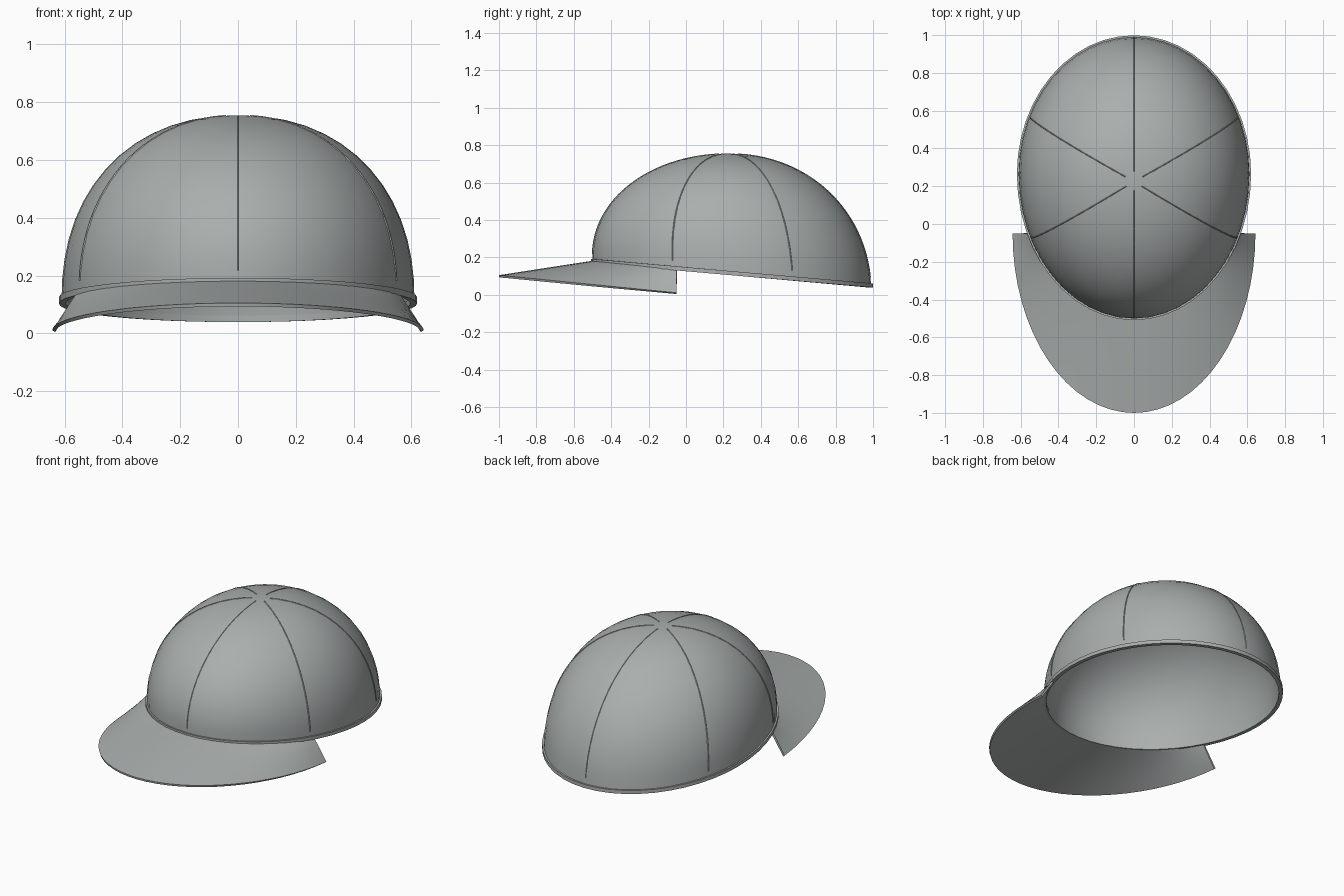
import bpy, math

if "Cube" in bpy.data.objects:
    bpy.data.objects.remove(bpy.data.objects["Cube"])

SEGS, RINGS = 48, 14
TOP = 0.755

cloth = bpy.data.materials.new("grey_cloth")
cloth.diffuse_color = (0.40, 0.43, 0.425, 1)
cloth.use_nodes = True
cloth.node_tree.nodes["Principled BSDF"].inputs["Base Color"].default_value = cloth.diffuse_color


def rim_z(y):
    """Height of the slanted crown opening."""
    return 0.182 - 0.088 * (y + 0.5)


def crown_point(a, h, grow=0.0):
    """Point on the egg-shaped crown: a = angle around, h = 0 at rim to 1 at apex."""
    s, c = math.sin(a), math.cos(a)
    p = 2.1 - 0.1 * s * (s < 0) * -1 + 0.1 * c * c
    r = max(0.0, 1 - h ** p) ** (1 / p)
    ry = 0.725 if s > 0 else 0.765
    base = rim_z(0.265 + ry * s)
    z = base + (TOP - base + grow) * h
    cy = 0.265 - 0.04 * h
    return ((0.611 + grow) * r * c, cy + (ry + grow) * r * s, z)


def add_mesh(name, verts, faces, thickness=0.0, angle=35):
    mesh = bpy.data.meshes.new(name)
    mesh.from_pydata(verts, [], faces)
    mesh.materials.append(cloth)
    ob = bpy.data.objects.new(name, mesh)
    bpy.context.collection.objects.link(ob)
    bpy.context.view_layer.objects.active = ob
    ob.select_set(True)
    if thickness:
        mod = ob.modifiers.new("thickness", 'SOLIDIFY')
        mod.thickness = thickness
        mod.offset = -1
        bpy.ops.object.modifier_apply(modifier=mod.name)
    bpy.ops.object.shade_smooth_by_angle(angle=math.radians(angle))
    ob.select_set(False)
    return ob


# Crown: open-bottomed shell
verts, faces = [], []
for i in range(RINGS):
    h = math.sin(math.pi / 2 * i / RINGS)
    verts += [crown_point(math.tau * j / SEGS, h) for j in range(SEGS)]
verts.append(crown_point(0, 1))
for i in range(RINGS - 1):
    for j in range(SEGS):
        k = (j + 1) % SEGS
        faces.append((i * SEGS + j, i * SEGS + k, (i + 1) * SEGS + k, (i + 1) * SEGS + j))
last = (RINGS - 1) * SEGS
faces += [(last + j, last + (j + 1) % SEGS, len(verts) - 1) for j in range(SEGS)]
add_mesh("crown", verts, faces, 0.012)

# Rim band: rectangular section swept round the opening
section = [(-0.014, -0.012), (0.009, -0.012), (0.009, 0.01), (-0.014, 0.01)]
verts, faces = [], []
for j in range(SEGS):
    a = math.tau * j / SEGS
    for out, up in section:
        x, y, z = crown_point(a, 0, out)
        verts.append((x, y, z + up))
for j in range(SEGS):
    k = (j + 1) % SEGS
    for m in range(4):
        n = (m + 1) % 4
        faces.append((j * 4 + m, k * 4 + m, k * 4 + n, j * 4 + n))
add_mesh("rim_band", verts, faces)

# Visor: drooping sheet stretched between the rim and a half-ellipse edge
N, M = 32, 6
BACK_Y = -0.05
start = math.asin((0.265 - BACK_Y) / 0.765)
verts, faces = [], []
for i in range(N + 1):
    t = math.pi + math.pi * i / N
    a = math.pi + start + (math.pi - 2 * start) * i / N
    inner = crown_point(a, 0)
    oy = BACK_Y + 0.95 * math.sin(t)
    outer = (0.643 * math.cos(t), oy, 0.105 - 0.094 * (oy + 1) / 0.95)
    for m in range(M + 1):
        f = m / M
        verts.append([p + (q - p) * f for p, q in zip(inner, outer)])
w = M + 1
for i in range(N):
    for m in range(M):
        faces.append((i * w + m, i * w + m + 1, (i + 1) * w + m + 1, (i + 1) * w + m))
add_mesh("visor", verts, faces, 0.012)

# Panel seams: six fine ridges running down from the apex
for n, deg in enumerate((90, 25, -26, -90, 206, 155)):
    a = math.radians(deg)
    verts, faces = [], []
    for i in range(25):
        h = math.sin(math.pi / 2 * (0.04 + 0.92 * i / 24))
        r = max(0.03, math.sqrt(1 - h * h))
        for da, g in ((-0.006 / r, -0.003), (0, 0.002), (0.006 / r, -0.003)):
            verts.append(crown_point(a + da, h, g))
    for i in range(24):
        for m in range(2):
            b = i * 3 + m
            faces.append((b, b + 1, b + 4, b + 3))
    add_mesh("panel_seam_%d" % (n + 1), verts, faces)
